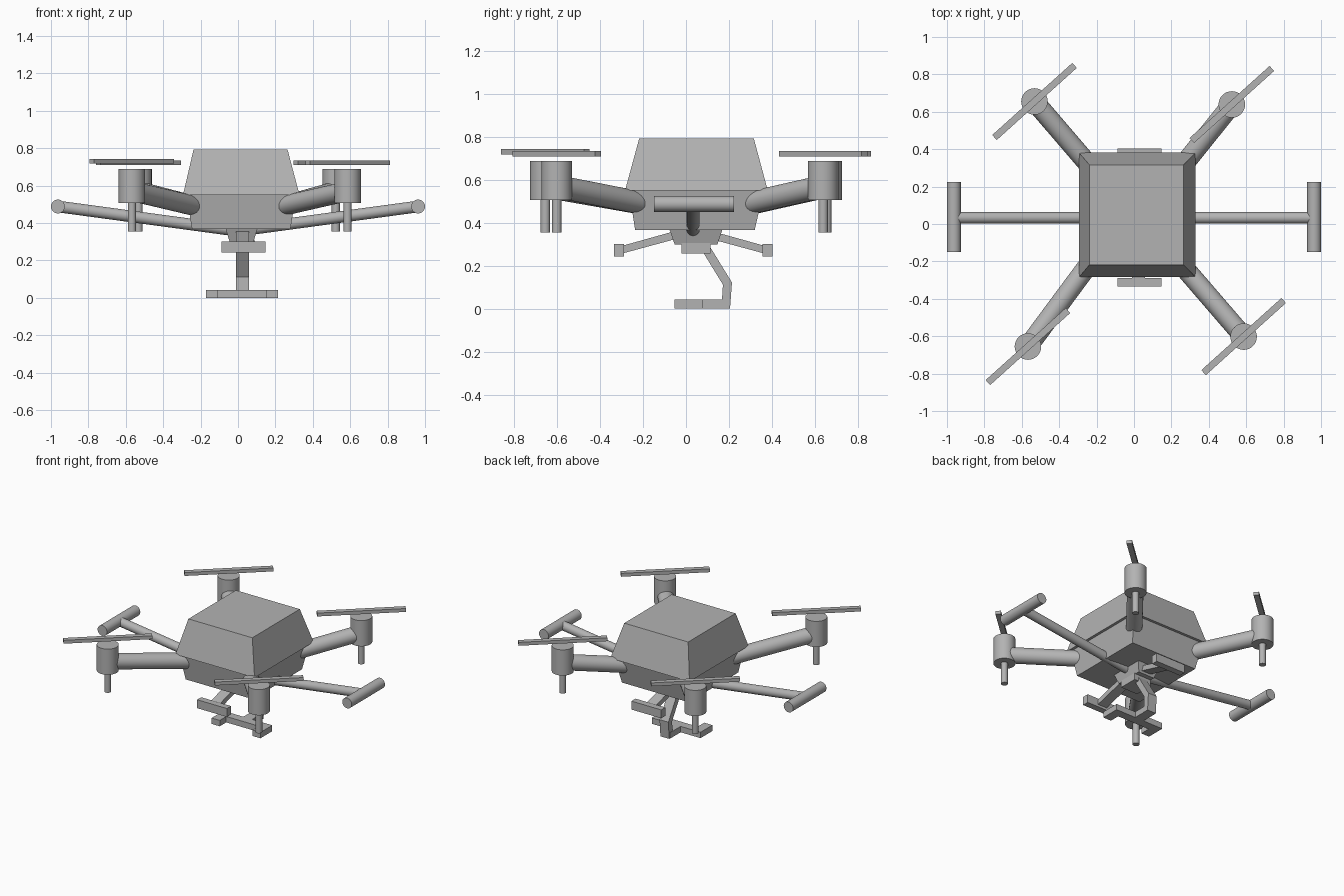
import bpy, bmesh, math
from mathutils import Vector, Matrix

if "Cube" in bpy.data.objects:
    bpy.data.objects.remove(bpy.data.objects["Cube"])

grey = bpy.data.materials.new("plain grey")
grey.diffuse_color = (0.45, 0.45, 0.45, 1)
grey.use_nodes = True
grey.node_tree.nodes["Principled BSDF"].inputs["Base Color"].default_value = grey.diffuse_color


def finish(name, bm, smooth=False):
    bmesh.ops.recalc_face_normals(bm, faces=bm.faces)
    me = bpy.data.meshes.new(name)
    bm.to_mesh(me)
    bm.free()
    me.materials.append(grey)
    if smooth:
        for p in me.polygons:
            p.use_smooth = True
        me.set_sharp_from_angle(angle=math.radians(35))
    ob = bpy.data.objects.new(name, me)
    bpy.context.collection.objects.link(ob)
    return ob


def rod(name, a, b, r):
    """Round bar between two points."""
    a, b = Vector(a), Vector(b)
    d = b - a
    bm = bmesh.new()
    m = Matrix.Translation((a + b) / 2) @ d.to_track_quat('Z', 'Y').to_matrix().to_4x4()
    bmesh.ops.create_cone(bm, cap_ends=True, segments=32, radius1=r, radius2=r,
                          depth=d.length, matrix=m)
    return finish(name, bm, True)


def box(name, lo, hi, angle=0):
    """Box between two corners, optionally turned about its own z axis."""
    lo, hi = Vector(lo), Vector(hi)
    bm = bmesh.new()
    m = (Matrix.Translation((lo + hi) / 2) @ Matrix.Rotation(angle, 4, 'Z')
         @ Matrix.Diagonal((hi - lo).to_4d()))
    bmesh.ops.create_cube(bm, size=1, matrix=m)
    return finish(name, bm)


def frustum(name, low, z0, high, z1):
    """Tapered block; each rectangle is (x0, x1, y0, y1)."""
    bm = bmesh.new()
    rings = []
    for (x0, x1, y0, y1), z in ((low, z0), (high, z1)):
        rings.append([bm.verts.new(p) for p in
                      ((x0, y0, z), (x1, y0, z), (x1, y1, z), (x0, y1, z))])
    a, b = rings
    bm.faces.new(a)
    bm.faces.new(b)
    for i in range(4):
        j = (i + 1) % 4
        bm.faces.new((a[i], a[j], b[j], b[i]))
    return finish(name, bm)


def prism(name, pts, axis, lo, hi):
    """Extrude a (y, z) profile along x, or an (x, y) profile along z."""
    bm = bmesh.new()
    place = (lambda p, t: (t, *p)) if axis == 'x' else (lambda p, t: (*p, t))
    f = bm.faces.new([bm.verts.new(place(p, lo)) for p in pts])
    new = bmesh.ops.extrude_face_region(bm, geom=[f])["geom"]
    verts = [v for v in new if isinstance(v, bmesh.types.BMVert)]
    bmesh.ops.translate(bm, verts=verts, vec=place((0, 0), hi - lo))
    return finish(name, bm)


# body shells, with a small ledge between them
frustum("upper_body", (-0.294, 0.329, -0.284, 0.381), 0.55, (-0.238, 0.265, -0.218, 0.316), 0.792)
frustum("lower_body", (-0.246, 0.28, -0.237, 0.32), 0.367, (-0.275, 0.31, -0.265, 0.362), 0.55)

# four rotor units: motor x, y, inner arm end x, y, propeller z
rotors = {
    "back_left": (-0.532, 0.655, -0.20, 0.268, 0.722),
    "back_right": (0.523, 0.639, 0.215, 0.255, 0.722),
    "front_left": (-0.567, -0.655, -0.20, -0.16, 0.731),
    "front_right": (0.586, -0.602, 0.205, -0.16, 0.722),
}
for side, (x, y, ax, ay, pz) in rotors.items():
    rod(side + "_arm", (ax, ay, 0.483), (x, y, 0.57), 0.053)
    rod(side + "_motor", (x, y, 0.506), (x, y, 0.689), 0.071)
    rod(side + "_pin", (x, y, 0.355), (x, y, 0.51), 0.022)
    box(side + "_propeller", (x - 0.288, y - 0.018, pz - 0.012),
        (x + 0.288, y + 0.018, pz + 0.012), math.radians(42))

# long side booms with skid tubes
for side, s in (("left", -1), ("right", 1)):
    rod(side + "_boom", (0, 0.033, 0.358), (s * 0.963, 0.033, 0.488), 0.031)
    rod(side + "_skid", (s * 0.963, -0.15, 0.488), (s * 0.963, 0.224, 0.488), 0.037)

# hub under the body, with front and back struts carrying plates
frustum("hub", (-0.045, 0.083, -0.053, 0.147), 0.30, (-0.066, 0.104, -0.077, 0.17), 0.369)
for side, s in (("front", -1), ("back", 1)):
    cy = 0.034
    y = lambda d: cy + s * d
    prism(side + "_strut", [(y(0.08), 0.363), (y(0.08), 0.325), (y(0.335), 0.256),
                            (y(0.335), 0.292)], 'x', -0.012, 0.06)
    box(side + "_plate", (-0.087, y(0.346) - 0.023, 0.242), (0.147, y(0.346) + 0.023, 0.302))

# gripper: mount block, bent leg and forked foot
box("gripper_mount", (-0.045, -0.022, 0.256), (0.09, 0.114, 0.305))
prism("gripper_leg", [(0.114, 0.285), (0.214, 0.122), (0.205, 0.0), (0.165, 0.0),
                      (0.172, 0.112), (0.075, 0.27)], 'x', -0.011, 0.058)
half = [(0.035, 0.2), (0.035, 0.08), (0.192, 0.08), (0.192, -0.053), (0.128, -0.053), (0.128, 0.02)]
cx = 0.0215
prism("gripper_foot", [(cx + x, y) for x, y in half] + [(cx - x, y) for x, y in reversed(half)],
      'z', 0.0, 0.042)
